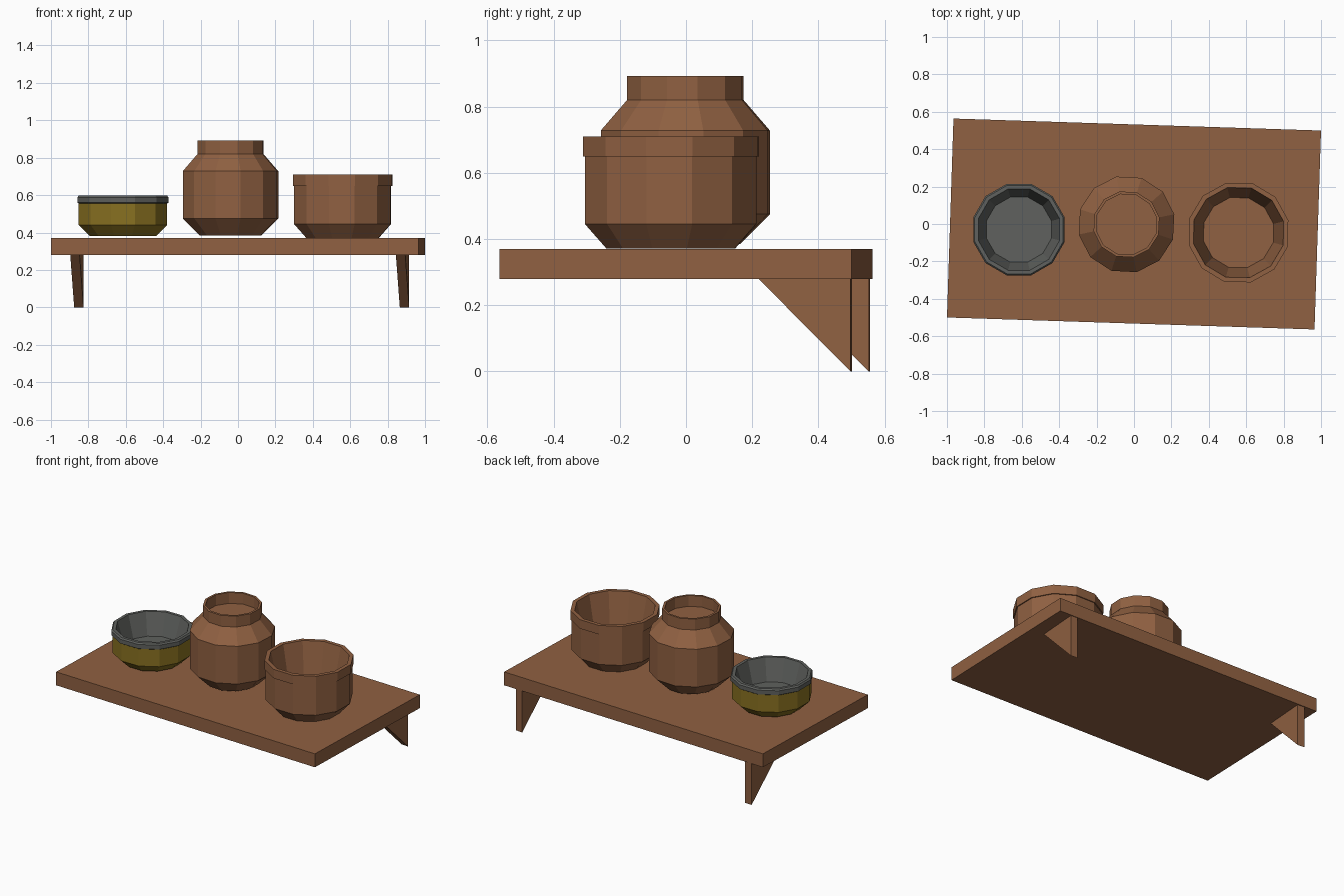
import bpy, bmesh, math
from mathutils import Matrix

if "Cube" in bpy.data.objects:
    bpy.data.objects.remove(bpy.data.objects["Cube"])


def material(name, rgb):
    m = bpy.data.materials.new(name)
    m.diffuse_color = (*rgb, 1)
    m.use_nodes = True
    m.node_tree.nodes["Principled BSDF"].inputs["Base Color"].default_value = m.diffuse_color
    return m


brown = material("terracotta_brown", (0.28, 0.119, 0.054))
yellow = material("ochre_yellow", (0.25, 0.165, 0.015))
grey = material("slate_grey", (0.115, 0.12, 0.112))


def finish(name, bm, mats):
    bmesh.ops.recalc_face_normals(bm, faces=bm.faces)
    me = bpy.data.meshes.new(name)
    bm.to_mesh(me)
    bm.free()
    for m in mats:
        me.materials.append(m)
    ob = bpy.data.objects.new(name, me)
    bpy.context.collection.objects.link(ob)
    return ob


def lathe(name, x, y, profile, mats, sides=12, turn=15, split=None):
    """Turn a (radius, height) profile; bands from index `split` on use material 1."""
    bm = bmesh.new()
    rings = []
    for r, z in profile:
        rings.append([bm.verts.new((x + r * math.cos(a), y + r * math.sin(a), z))
                      for a in (math.radians(turn) + i * math.tau / sides for i in range(sides))])
    for k, (lo, hi) in enumerate(zip(rings, rings[1:])):
        for i in range(sides):
            j = (i + 1) % sides
            f = bm.faces.new((lo[i], lo[j], hi[j], hi[i]))
            f.material_index = int(split is not None and k >= split)
    bm.faces.new(rings[0])
    bm.faces.new(rings[-1]).material_index = int(split is not None)
    return finish(name, bm, mats)


# Shelf board, slightly turned
bm = bmesh.new()
bmesh.ops.create_cube(bm, size=1, matrix=Matrix.Translation((0, 0, 0.325))
                      @ Matrix.Rotation(math.radians(-1.87), 4, 'Z')
                      @ Matrix.Diagonal((1.966, 1.064, 0.09, 1)))
finish("shelf_board", bm, [brown])

# Triangular brackets under the rear edge
for name, x, y in (("left_bracket", -0.851, 0.554), ("right_bracket", 0.890, 0.499)):
    bm = bmesh.new()
    tri = [bm.verts.new((-0.025, p, z)) for p, z in ((0, 0), (0, 0.281), (-0.28, 0.281))]
    face = bm.faces.new(tri)
    ext = bmesh.ops.extrude_face_region(bm, geom=[face])
    for v in ext["geom"]:
        if isinstance(v, bmesh.types.BMVert):
            v.co.x += 0.05
    bm.transform(Matrix.Translation((x, y, 0)) @ Matrix.Rotation(math.radians(-4.3), 4, 'Z'))
    finish(name, bm, [brown])

# Glazed bowl: yellow outside, grey rim and inside
lathe("bowl", -0.615, -0.03,
      [(0.185, 0.382), (0.245, 0.44), (0.245, 0.555), (0.253, 0.56), (0.253, 0.588),
       (0.245, 0.597), (0.225, 0.597), (0.18, 0.45)], [yellow, grey], split=2)

# Tall jar with a narrow neck
lathe("jar", -0.04, -0.002,
      [(0.17, 0.385), (0.261, 0.475), (0.261, 0.728), (0.18, 0.82),
       (0.18, 0.893), (0.165, 0.893), (0.165, 0.82)], [brown], turn=12)

# Wide pot with a raised rim
lathe("wide_pot", 0.559, -0.046,
      [(0.2, 0.371), (0.267, 0.445), (0.267, 0.65), (0.274, 0.65),
       (0.274, 0.71), (0.248, 0.71), (0.193, 0.45)], [brown], turn=14)
